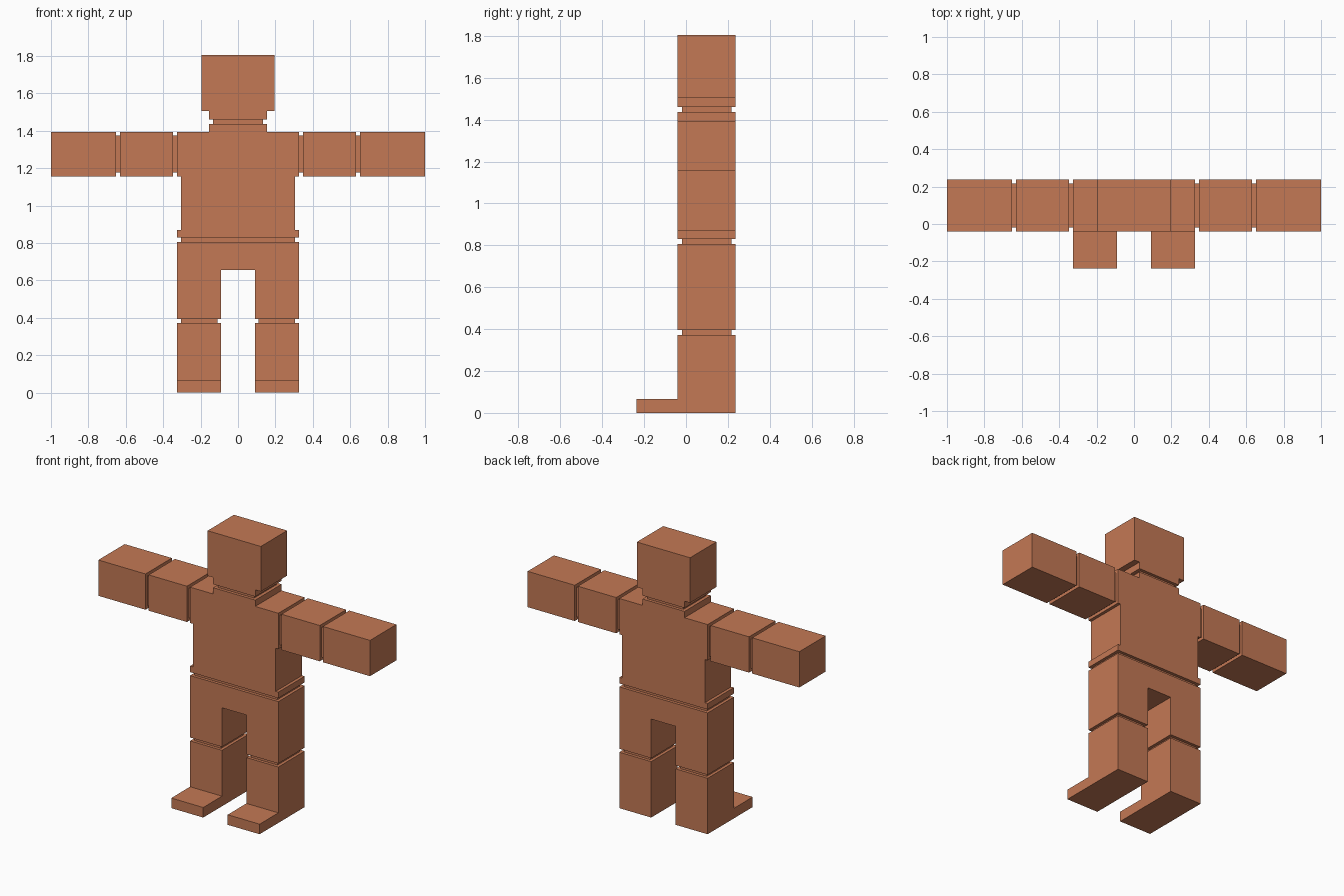
import bpy
import bmesh

cube = bpy.data.objects.get("Cube")
if cube:
    bpy.data.objects.remove(cube, do_unlink=True)

# Single clay colour
clay = bpy.data.materials.new("terracotta")
clay.use_nodes = True
COLOUR = (0.55, 0.19, 0.09, 1.0)
clay.diffuse_color = COLOUR
clay.node_tree.nodes["Principled BSDF"].inputs["Base Color"].default_value = COLOUR

BACK, FRONT = 0.237, -0.04      # depth of the body blocks
INSET = 0.02                    # how far joints sit inside the blocks
LIMB_Z = (1.157, 1.395)         # arm underside and top
LEG_X = (0.09, 0.325)           # inner and outer side of a leg


def extrude(name, points, direction):
    """Extrude a flat outline into a solid."""
    bm = bmesh.new()
    face = bm.faces.new([bm.verts.new(p) for p in points])
    result = bmesh.ops.extrude_face_region(bm, geom=[face])
    verts = [g for g in result["geom"] if isinstance(g, bmesh.types.BMVert)]
    bmesh.ops.translate(bm, verts=verts, vec=direction)
    bmesh.ops.recalc_face_normals(bm, faces=bm.faces)
    mesh = bpy.data.meshes.new(name)
    bm.to_mesh(mesh)
    bm.free()
    mesh.materials.append(clay)
    obj = bpy.data.objects.new(name, mesh)
    bpy.context.collection.objects.link(obj)
    return obj


def symmetric(name, half):
    """Block from the +x half of a front outline, listed bottom to top."""
    outline = half + [(-x, z) for x, z in reversed(half)]
    return extrude(name, [(x, FRONT, z) for x, z in outline], (0, BACK - FRONT, 0))


def box(name, x, y, z):
    base = [(x[0], y[0], z[0]), (x[1], y[0], z[0]), (x[1], y[1], z[0]), (x[0], y[1], z[0])]
    return extrude(name, base, (0, 0, z[1] - z[0]))


def sided(side, a, b):
    return tuple(sorted((side * a, side * b)))


BODY_Y = (FRONT, BACK)
JOINT_Y = (FRONT + INSET, BACK - INSET)

# Head with its narrower chin
symmetric("head", [(0.155, 1.46), (0.155, 1.505), (0.196, 1.505), (0.196, 1.805)])
box("neck_joint", (-0.133, 0.133), JOINT_Y, (1.437, 1.46))

# Torso with hip flange, shoulders and neck base
symmetric("torso", [(0.325, 0.83), (0.325, 0.87), (0.305, 0.87), (0.305, 1.157),
                    (0.325, 1.157), (0.325, 1.395), (0.155, 1.395), (0.155, 1.437)])
box("waist_joint", (-0.305, 0.305), JOINT_Y, (0.807, 0.83))

# Pelvis and thighs in one block
symmetric("pelvis_and_thighs", [(0.09, 0.655), (0.09, 0.395), (0.325, 0.395), (0.325, 0.807)])

for side, label in ((1, "left"), (-1, "right")):
    # Lower leg and foot as one L-shaped block
    x0, x1 = sided(side, *LEG_X)
    shin = [(BACK, 0), (BACK, 0.372), (FRONT, 0.372), (FRONT, 0.067),
            (-BACK, 0.067), (-BACK, 0)]
    extrude(label + "_shin_and_foot", [(x0, y, z) for y, z in shin], (x1 - x0, 0, 0))
    box(label + "_knee_joint", (x0 + INSET, x1 - INSET), JOINT_Y, (0.372, 0.395))

    # Arm blocks separated by recessed joints
    for part, a, b in (("upper_arm", 0.348, 0.63), ("forearm", 0.653, 1.0)):
        box(label + "_" + part, sided(side, a, b), BODY_Y, LIMB_Z)
    for part, a, b in (("shoulder_joint", 0.325, 0.348), ("elbow_joint", 0.63, 0.653)):
        box(label + "_" + part, sided(side, a, b), JOINT_Y,
            (LIMB_Z[0] + INSET, LIMB_Z[1] - INSET))
